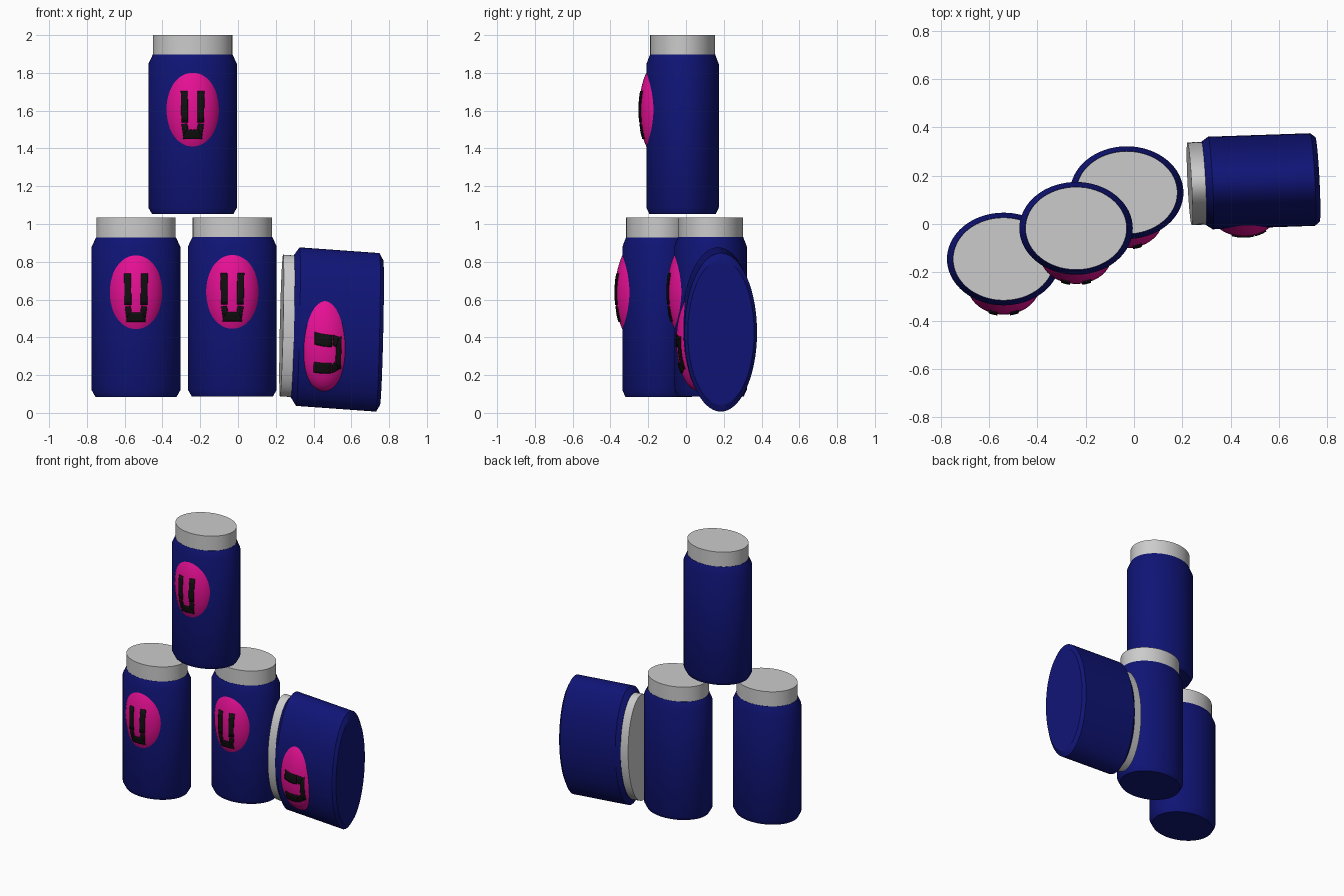
import bpy, bmesh, math
from mathutils import Matrix, Vector

if "Cube" in bpy.data.objects:
    bpy.data.objects.remove(bpy.data.objects["Cube"])

SCALE = Matrix.Diagonal((0.235, 0.192, 0.42, 1))   # squash applied to the whole scene
SEG = 64
BADGE_Z, BADGE_Y, BADGE_R = 1.318, -0.56, 0.64


def material(name, rgb):
    m = bpy.data.materials.new(name)
    m.diffuse_color = (*rgb, 1)
    m.use_nodes = True
    m.node_tree.nodes["Principled BSDF"].inputs["Base Color"].default_value = m.diffuse_color
    return m


BLUE = material("blue", (0.005, 0.007, 0.18))
PINK = material("pink", (0.8, 0.005, 0.3))
BLACK = material("black", (0.005, 0.005, 0.005))


def finish(bm, name, mat, matrix):
    bmesh.ops.recalc_face_normals(bm, faces=bm.faces)
    mesh = bpy.data.meshes.new(name)
    bm.to_mesh(mesh)
    bm.free()
    mesh.transform(matrix)
    ob = bpy.data.objects.new(name, mesh)
    bpy.context.collection.objects.link(ob)
    if mat:
        mesh.materials.append(mat)
    bpy.ops.object.select_all(action='DESELECT')
    ob.select_set(True)
    bpy.context.view_layer.objects.active = ob
    bpy.ops.object.shade_smooth_by_angle(angle=math.radians(30))
    return ob


def lathe(profile):
    """Closed turned solid from (radius, height) points."""
    bm = bmesh.new()
    rings = [[bm.verts.new((r * math.cos(2 * math.pi * i / SEG),
                            r * math.sin(2 * math.pi * i / SEG), z))
              for i in range(SEG)] for r, z in profile]
    for a, b in zip(rings, rings[1:]):
        for i in range(SEG):
            j = (i + 1) % SEG
            bm.faces.new((a[i], a[j], b[j], b[i]))
    bm.faces.new(rings[0][::-1])
    bm.faces.new(rings[-1])
    return bm


def face_patch(bm, corners, n=5):
    """Four-cornered patch wrapped onto the badge sphere."""
    a, b, c, d = (Vector(p) for p in corners)
    grid = []
    for i in range(n + 1):
        row = []
        for j in range(n + 1):
            p = a.lerp(b, i / n).lerp(d.lerp(c, i / n), j / n)
            y = BADGE_Y - math.sqrt((BADGE_R + 0.012) ** 2 - p.length_squared)
            row.append(bm.verts.new((p.x, y, BADGE_Z + p.y)))
        grid.append(row)
    for i in range(n):
        for j in range(n):
            bm.faces.new((grid[i][j], grid[i + 1][j], grid[i + 1][j + 1], grid[i][j + 1]))


def can(label, matrix):
    # body with tapered shoulder and foot
    finish(lathe([(0.915, 0), (1, 0.085), (1, 1.89), (0.9, 2.01)]),
           label + "_body", BLUE, matrix)
    # lid
    finish(lathe([(0.893, 2.0), (0.893, 2.258)]), label + "_lid", None, matrix)
    # domed badge
    bm = bmesh.new()
    bmesh.ops.create_uvsphere(bm, u_segments=48, v_segments=32, radius=BADGE_R)
    bmesh.ops.translate(bm, verts=bm.verts, vec=(0, BADGE_Y, BADGE_Z))
    finish(bm, label + "_badge", PINK, matrix)
    # smiling face: eyes, mouth corners and mouth base
    bm = bmesh.new()
    for s in (-1, 1):
        face_patch(bm, [(s * 0.105, -0.16), (s * 0.25, -0.16), (s * 0.265, 0.235), (s * 0.115, 0.235)])
        face_patch(bm, [(s * 0.1, -0.235), (s * 0.21, -0.33), (s * 0.25, -0.185), (s * 0.13, -0.175)])
    face_patch(bm, [(-0.215, -0.37), (0.215, -0.37), (0.185, -0.255), (-0.185, -0.255)])
    ob = finish(bm, label + "_face", BLACK, matrix)
    mod = ob.modifiers.new("thickness", 'SOLIDIFY')
    mod.thickness = 0.006
    mod.offset = 0


# upright cans
for label, pos in (("left_can", (-0.54, -0.145, 0.085)),
                   ("middle_can", (-0.03, 0.13, 0.087)),
                   ("top_can", (-0.24, -0.018, 1.052))):
    can(label, Matrix.Translation(pos) @ SCALE)

# fallen can, lid towards the left, rolled slightly about its axis
roll = math.radians(16)
z = Vector((-1, -0.042, 0.04)).normalized()
y = Vector((0, math.cos(roll), math.sin(roll)))
y = (y - z * y.dot(z)).normalized()
x = y.cross(z)
turn = Matrix((x, y, z)).transposed().to_4x4()
can("fallen_can", Matrix.Translation((0.76, 0.185, 0.425)) @ SCALE @ turn)
